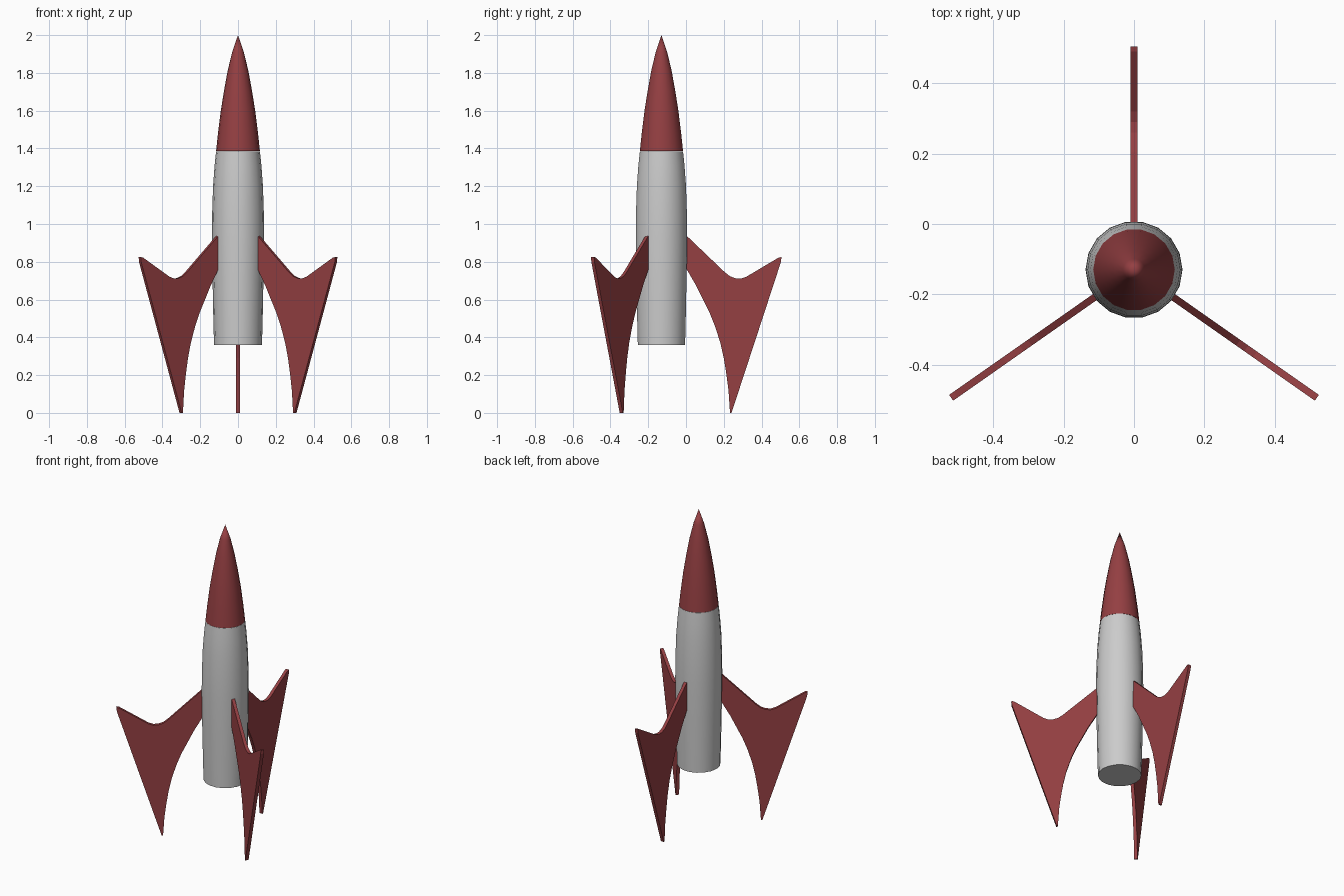
import bpy, bmesh, math
from mathutils import Matrix, Vector

if "Cube" in bpy.data.objects:
    bpy.data.objects.remove(bpy.data.objects["Cube"])

AXIS_Y = -0.13   # rocket axis sits slightly forward of the origin
SIDES = 18

red = bpy.data.materials.new("red_paint")
red.diffuse_color = (0.30, 0.05, 0.055, 1)
red.use_nodes = True
red.node_tree.nodes["Principled BSDF"].inputs["Base Color"].default_value = red.diffuse_color


def add_object(name, bm, mat=None):
    bmesh.ops.recalc_face_normals(bm, faces=bm.faces)
    mesh = bpy.data.meshes.new(name)
    bm.to_mesh(mesh)
    bm.free()
    ob = bpy.data.objects.new(name, mesh)
    bpy.context.collection.objects.link(ob)
    if mat:
        mesh.materials.append(mat)
    return ob


def smooth(ob):
    bpy.ops.object.select_all(action='DESELECT')
    ob.select_set(True)
    bpy.context.view_layer.objects.active = ob
    bpy.ops.object.shade_smooth_by_angle(angle=math.radians(30))


def lathe(name, profile, mat=None):
    """Revolve (radius, z) points around the rocket axis."""
    bm = bmesh.new()
    verts = [bm.verts.new((r, 0, z)) for r, z in profile]
    edges = [bm.edges.new(p) for p in zip(verts, verts[1:])]
    bmesh.ops.spin(bm, geom=verts + edges, cent=(0, 0, 0), axis=(0, 0, 1),
                   angle=math.tau, steps=SIDES, use_duplicate=False)
    bmesh.ops.remove_doubles(bm, verts=bm.verts, dist=1e-5)
    bmesh.ops.translate(bm, verts=bm.verts, vec=(0, AXIS_Y, 0))
    smooth(add_object(name, bm, mat))


def fin(name, angle, outline, thickness=0.02):
    """Extrude a (radius, z) outline and turn it around the rocket axis."""
    bm = bmesh.new()
    face = bm.faces.new([bm.verts.new((r, -thickness / 2, z)) for r, z in outline])
    ext = bmesh.ops.extrude_face_region(bm, geom=[face])
    moved = [g for g in ext["geom"] if isinstance(g, bmesh.types.BMVert)]
    bmesh.ops.translate(bm, verts=moved, vec=(0, thickness, 0))
    bm.transform(Matrix.Translation(Vector((0, AXIS_Y, 0)))
                 @ Matrix.Rotation(math.radians(angle), 4, 'Z'))
    add_object(name, bm, red)


# Grey fuselage, closed at both ends
lathe("fuselage", [(0, 0.36), (0.127, 0.36), (0.131, 0.52), (0.135, 0.72),
                   (0.138, 0.92), (0.137, 1.05), (0.132, 1.2),
                   (0.124, 1.31), (0.116, 1.385), (0, 1.385)])

# Red nose cone
lathe("nose_cone", [(0, 1.386), (0.116, 1.386), (0.106, 1.48), (0.091, 1.6),
                    (0.075, 1.7), (0.055, 1.81), (0.031, 1.91), (0, 2.0)], red)

# Three swept fins
outline = [(0.128, 0.943), (0.335, 0.745), (0.362, 0.724), (0.39, 0.713),
           (0.42, 0.711), (0.45, 0.721), (0.62, 0.822), (0.635, 0.825),
           (0.633, 0.80), (0.371, 0.0), (0.363, 0.0),
           (0.355, 0.12), (0.343, 0.21), (0.330, 0.29), (0.312, 0.37),
           (0.285, 0.455), (0.255, 0.53), (0.220, 0.60),
           (0.183, 0.675), (0.128, 0.77)]
for name, angle in (("fin_back", 90), ("fin_right", -35), ("fin_left", 215)):
    fin(name, angle, outline)
